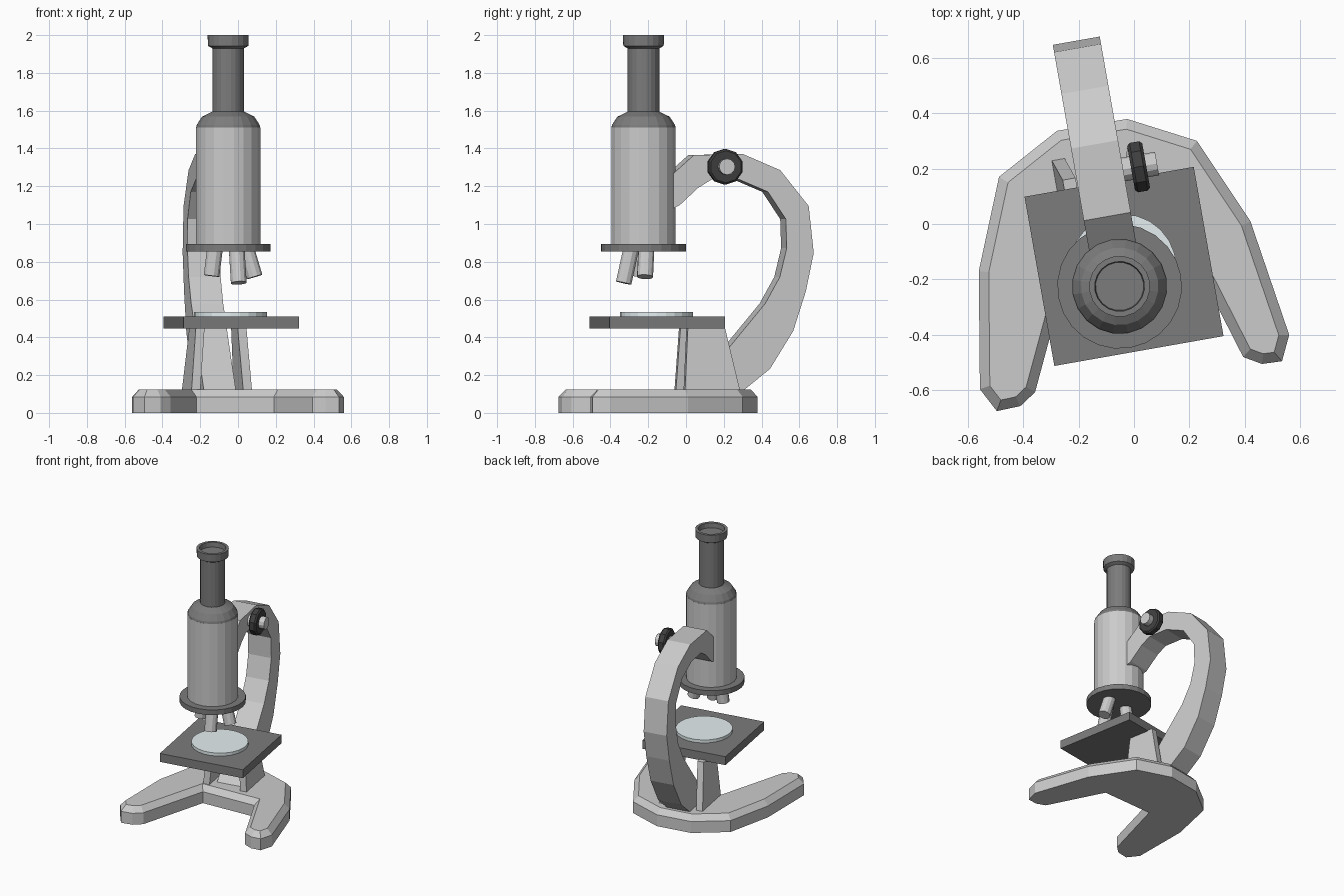
import bpy, bmesh, math
from mathutils import Matrix, Vector

if "Cube" in bpy.data.objects:
    bpy.data.objects.remove(bpy.data.objects["Cube"])

# Tube axis position; upper parts share a frame turned 10 degrees about z
AX = Vector((-0.052, -0.225, 0))
FRAME = Matrix.Translation(AX) @ Matrix.Rotation(math.radians(10), 4, 'Z')


def material(name, rgb):
    m = bpy.data.materials.new(name)
    m.diffuse_color = (*rgb, 1)
    m.use_nodes = True
    m.node_tree.nodes["Principled BSDF"].inputs["Base Color"].default_value = m.diffuse_color
    return m


DARK = material("dark_metal", (0.2, 0.2, 0.2))
BLACK = material("black_grip", (0.05, 0.05, 0.05))
PALE = material("pale_glass", (0.78, 0.86, 0.87))


def finish(name, bm, matrix=None, mat=None):
    bmesh.ops.recalc_face_normals(bm, faces=bm.faces)
    me = bpy.data.meshes.new(name)
    bm.to_mesh(me)
    bm.free()
    ob = bpy.data.objects.new(name, me)
    bpy.context.collection.objects.link(ob)
    if matrix:
        ob.matrix_world = matrix
    if mat:
        me.materials.append(mat)
    return ob


def lathe(name, profile, sides, matrix, mat=None):
    """Capped stack of rings from (radius, height) pairs."""
    bm = bmesh.new()
    rings = [[bm.verts.new((r * math.cos(2 * math.pi * i / sides),
                            r * math.sin(2 * math.pi * i / sides), z))
              for i in range(sides)] for r, z in profile]
    for a, b in zip(rings, rings[1:]):
        for i in range(sides):
            j = (i + 1) % sides
            bm.faces.new((a[i], a[j], b[j], b[i]))
    bm.faces.new(rings[0])
    bm.faces.new(rings[-1])
    return finish(name, bm, matrix, mat)


def plate(name, outline, x0, x1, lean=0.0):
    """Side profile (depth, height) extruded across x; lean shifts it with height."""
    bm = bmesh.new()
    f = bm.faces.new([bm.verts.new((x0 + lean * z, u, z)) for u, z in outline])
    new = bmesh.ops.extrude_face_region(bm, geom=[f])["geom"]
    bmesh.ops.translate(bm, vec=(x1 - x0, 0, 0),
                        verts=[v for v in new if isinstance(v, bmesh.types.BMVert)])
    return finish(name, bm, FRAME)


# Forked base with chamfered top edge
outline = [(-.56, -.17), (-.556, -.596), (-.495, -.675), (-.41, -.657), (-.357, -.607),
           (-.22, -.1), (.19, -.08), (.394, -.48), (.462, -.505), (.534, -.495),
           (.56, -.40), (.42, .01), (.227, .30), (-.025, .379), (-.278, .336), (-.487, .17)]
bm = bmesh.new()
low = bm.faces.new([bm.verts.new((x, y, 0)) for x, y in outline])
new = bmesh.ops.extrude_face_region(bm, geom=[low])["geom"]
bmesh.ops.translate(bm, vec=(0, 0, .085), verts=[v for v in new if isinstance(v, bmesh.types.BMVert)])
if not any(f.calc_center_median().z < .001 for f in bm.faces):
    bm.faces.new([v for v in bm.verts if v.co.z < .001])
bmesh.ops.recalc_face_normals(bm, faces=bm.faces)
top = [f for f in bm.faces if f.calc_center_median().z > .08]
bmesh.ops.inset_region(bm, faces=top, thickness=.036, use_even_offset=True)
bmesh.ops.translate(bm, vec=(0, 0, .04), verts=list({v for f in top for v in f.verts}))
finish("base", bm)

# Curved arm
plate("arm", [(.1, 1.225), (.16, 1.28), (.256, 1.365), (.52, 1.37), (.72, 1.285),
              (.873, 1.095), (.90, .847), (.858, .645), (.79, .434), (.665, .233), (.52, .117),
              (.25, .117), (.44, .34), (.64, .58), (.718, .72), (.755, .873), (.75, 1.026),
              (.654, 1.17), (.50, 1.235), (.35, 1.235), (.277, 1.19), (.18, 1.10), (.1, 1.06)],
      -.086, .086)

# Pair of leaning ribs under the stage
rib = [(.195, .12), (.215, .455), (.413, .455), (.49, .12)]
for side, s in (("left", -1), ("right", 1)):
    plate(side + "_stage_rib", rib, s * .125, s * .172, -s * .08)

# Square stage and its glass disc
bm = bmesh.new()
bmesh.ops.create_cube(bm, size=1)
bmesh.ops.scale(bm, vec=(.62, .62, .063), verts=bm.verts)
finish("stage", bm, Matrix.Translation((-.036, -.153, .479)) @ Matrix.Rotation(math.radians(10), 4, 'Z'), DARK)
lathe("stage_disc", [(.193, .505), (.193, .533)], 24, Matrix.Translation((-.04, -.157, 0)), PALE)

# Optical tube
lathe("body_tube", [(.172, .88), (.172, 1.51)], 20, FRAME)
lathe("tube_shoulder", [(.172, 1.508), (.168, 1.525), (.14, 1.568), (.085, 1.595)], 20, FRAME, DARK)
lathe("draw_tube", [(.085, 1.58), (.085, 1.945)], 20, FRAME, DARK)
lathe("eyepiece", [(.085, 1.93), (.108, 1.943), (.11, 2.0), (.09, 2.0), (.087, 1.965)], 20, FRAME, DARK)
lathe("nosepiece", [(.225, .855), (.225, .893)], 24, FRAME, DARK)

# Three splayed objectives: offset at the nosepiece, offset and height at the tip
for i, (bx, by, tx, ty, tz) in enumerate([(-.07, -.01, -.088, -.015, .725),
                                          (.045, -.065, .056, -.105, .688),
                                          (.095, .015, .14, .008, .72)]):
    a = AX + Vector((bx, by, .87))
    b = AX + Vector((tx, ty, tz))
    rot = (b - a).to_track_quat('Z', 'Y').to_matrix().to_4x4()
    lathe(f"objective_{i + 1}", [(.043, 0), (.043, (b - a).length)], 12, Matrix.Translation(a) @ rot)

# Focus knob on the right of the arm
knob = FRAME @ Matrix.Translation((0, .413, 1.303)) @ Matrix.Rotation(math.pi / 2, 4, 'Y')
lathe("focus_spindle", [(.043, .08), (.043, .21)], 12, knob)
lathe("focus_knob", [(.085, .115), (.095, .125), (.095, .16), (.085, .17)], 10, knob, BLACK)
